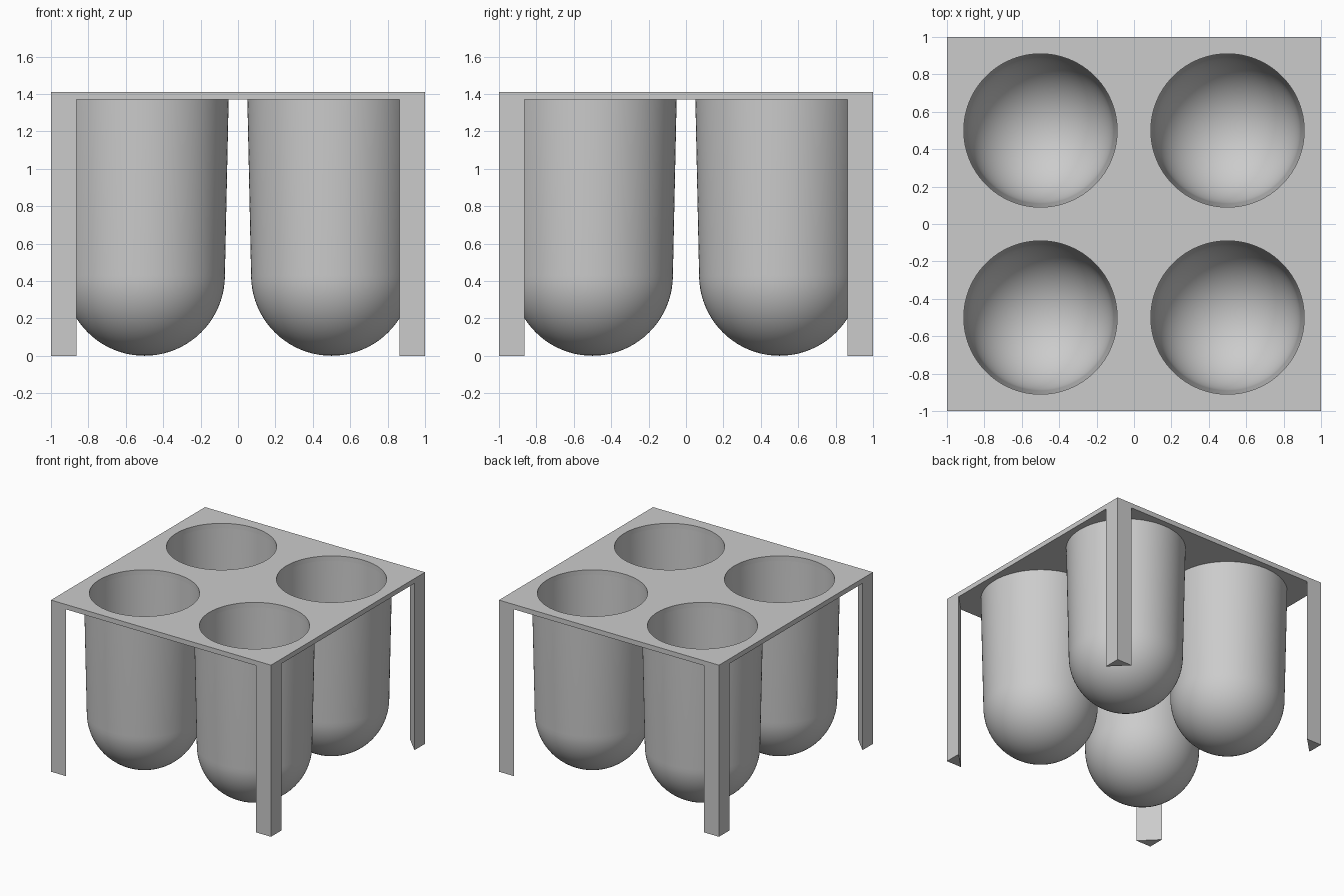
import bpy, bmesh, math
from mathutils import Matrix, Vector

if "Cube" in bpy.data.objects:
    bpy.data.objects.remove(bpy.data.objects["Cube"], do_unlink=True)

TOP, UNDER = 1.41, 1.37          # plate faces
CENTRE, SEGMENTS = 0.5, 96       # cup spacing and roundness
HOLE = 0.41

grey = bpy.data.materials.new("light grey plastic")
grey.use_nodes = True
colour = (0.6, 0.6, 0.6, 1)
grey.diffuse_color = colour
grey.node_tree.nodes["Principled BSDF"].inputs["Base Color"].default_value = colour


def make_object(name, bm, smooth=False):
    bmesh.ops.recalc_face_normals(bm, faces=bm.faces[:])
    mesh = bpy.data.meshes.new(name)
    bm.to_mesh(mesh)
    bm.free()
    mesh.materials.append(grey)
    obj = bpy.data.objects.new(name, mesh)
    bpy.context.collection.objects.link(obj)
    if smooth:
        bpy.ops.object.select_all(action="DESELECT")
        obj.select_set(True)
        bpy.context.view_layer.objects.active = obj
        bpy.ops.object.shade_smooth_by_angle(angle=math.radians(30))
    return obj


def wall(top_radius, radius, bottom):
    """Tapered wall ending in a round bottom, listed from the rim down."""
    points = [Vector((top_radius, 0, UNDER))]
    steps = 20
    for i in range(steps + 1):
        a = math.pi / 2 * i / steps
        points.append(Vector((radius * math.cos(a) if i < steps else 0, 0,
                              bottom + radius * (1 - math.sin(a)))))
    return points


def lathe(bm, points):
    verts = [bm.verts.new(p) for p in points]
    edges = [bm.edges.new(pair) for pair in zip(verts, verts[1:])]
    bmesh.ops.spin(bm, geom=verts + edges, cent=(0, 0, 0), axis=(0, 0, 1),
                   angle=math.tau, steps=SEGMENTS, use_merge=True)
    bmesh.ops.remove_doubles(bm, verts=bm.verts[:], dist=0.0005)


corners = {"front_left": (1, -1), "front_right": (-1, -1),
           "back_left": (1, 1), "back_right": (-1, 1)}

# Top plate with four round holes
bm = bmesh.new()
bmesh.ops.create_cube(bm, size=1, matrix=Matrix.Translation((0, 0, (TOP + UNDER) / 2))
                      @ Matrix.Diagonal((2, 2, TOP - UNDER, 1)))
plate = make_object("top_plate", bm)

bm = bmesh.new()
for sx, sy in corners.values():
    bmesh.ops.create_cone(bm, cap_ends=True, segments=SEGMENTS, radius1=HOLE,
                          radius2=HOLE, depth=0.4,
                          matrix=Matrix.Translation((sx * CENTRE, sy * CENTRE, TOP)))
cutter = make_object("hole_cutter", bm)
cutter.hide_render = True
cut = plate.modifiers.new("holes", "BOOLEAN")
cut.operation, cut.solver, cut.object = "DIFFERENCE", "EXACT", cutter
bpy.ops.object.select_all(action="DESELECT")
plate.select_set(True)
bpy.context.view_layer.objects.active = plate
bpy.ops.object.modifier_apply(modifier=cut.name)
bpy.data.objects.remove(cutter, do_unlink=True)
bpy.ops.object.shade_smooth_by_angle(angle=math.radians(30))

for place, (sx, sy) in corners.items():
    # Hollow cup: inner wall and outer wall joined by the plate
    bm = bmesh.new()
    lathe(bm, wall(0.45, 0.43, 0))
    outer = bm.faces[:]
    bmesh.ops.recalc_face_normals(bm, faces=outer)
    make_object(place + "_cup_outside", bm, True).location = (sx * CENTRE, sy * CENTRE, 0)

    bm = bmesh.new()
    lathe(bm, wall(HOLE, 0.39, 0.04))
    inside = make_object(place + "_cup_inside", bm, True)
    inside.location = (sx * CENTRE, sy * CENTRE, 0)
    inside.data.flip_normals()

    # Triangular corner leg
    bm = bmesh.new()
    inner = 0.863
    base = bm.faces.new([bm.verts.new((sx * x, sy * y, 0))
                         for x, y in ((1, 1), (inner, 1), (1, inner))])
    grown = bmesh.ops.extrude_face_region(bm, geom=[base], use_keep_orig=True)
    bmesh.ops.translate(bm, vec=(0, 0, UNDER),
                        verts=[v for v in grown["geom"] if isinstance(v, bmesh.types.BMVert)])
    make_object(place + "_leg", bm)
